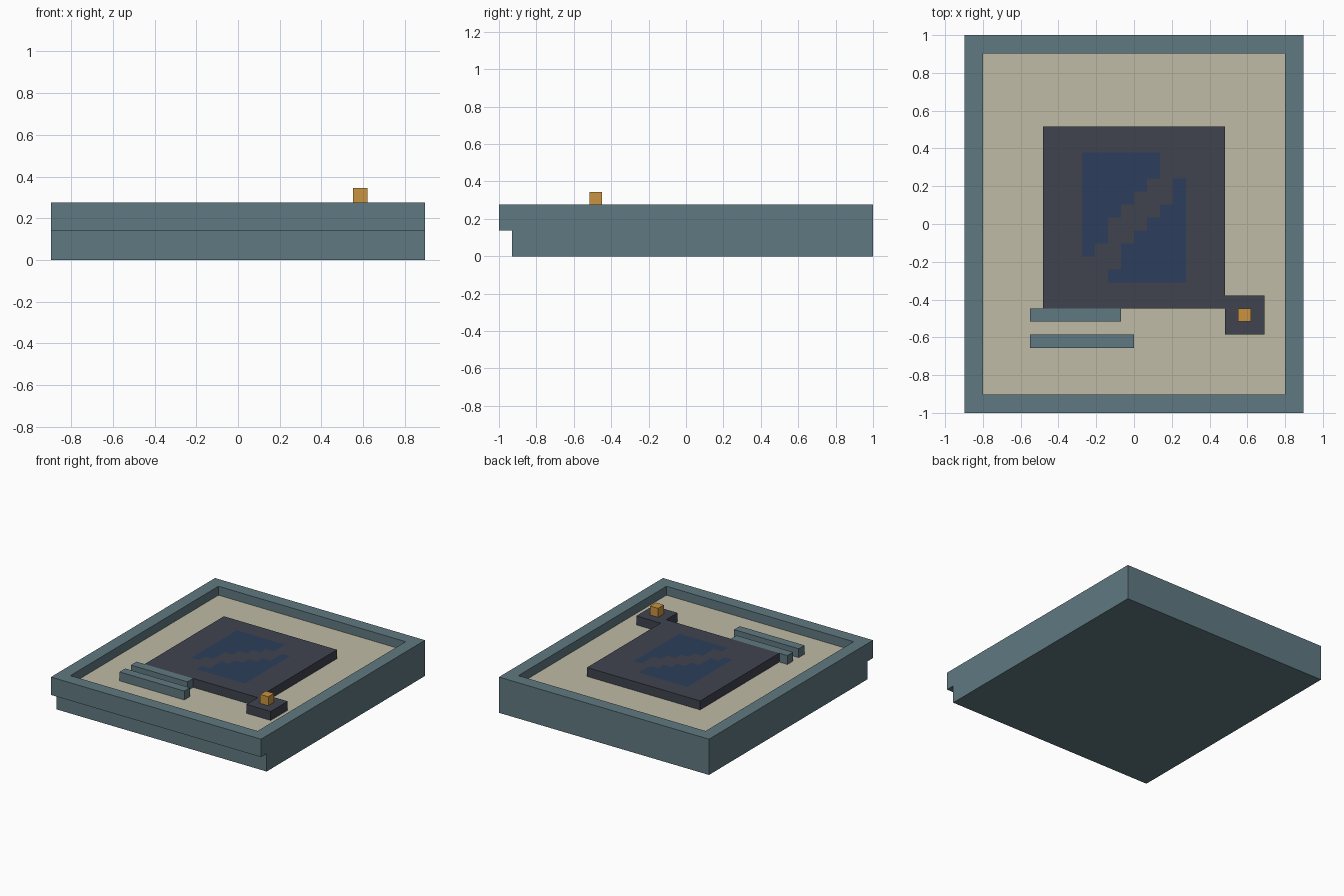
import bpy, bmesh
from mathutils import Vector

if "Cube" in bpy.data.objects:
    bpy.data.objects.remove(bpy.data.objects["Cube"])

U = 2 / 29  # one block of the model's grid


def material(name, rgb):
    m = bpy.data.materials.new(name)
    m.diffuse_color = [(c / 255) ** 2.2 for c in rgb] + [1]
    m.use_nodes = True
    m.node_tree.nodes["Principled BSDF"].inputs["Base Color"].default_value = m.diffuse_color
    return m


teal = material("teal", (96, 120, 128))
cream = material("cream", (190, 186, 165))
dark = material("dark", (66, 69, 80))
blue = material("blue", (48, 65, 92))
gold = material("gold", (200, 146, 66))


def finish(name, bm, *mats):
    bmesh.ops.recalc_face_normals(bm, faces=bm.faces)
    bmesh.ops.scale(bm, vec=(U, U, U), verts=bm.verts)
    me = bpy.data.meshes.new(name)
    bm.to_mesh(me)
    bm.free()
    for m in mats:
        me.materials.append(m)
    ob = bpy.data.objects.new(name, me)
    bpy.context.collection.objects.link(ob)
    return ob


def box(name, lo, hi, mat):
    lo, hi = Vector(lo), Vector(hi)
    bm = bmesh.new()
    bmesh.ops.create_cube(bm, size=1)
    for v in bm.verts:
        v.co = (lo + hi) / 2 + v.co * (hi - lo)
    return finish(name, bm, mat)


def extrude(bm, faces, vec):
    geom = bmesh.ops.extrude_face_region(bm, geom=faces)["geom"]
    bmesh.ops.translate(bm, vec=vec, verts=[g for g in geom if isinstance(g, bmesh.types.BMVert)])


# case: side profile with a front lip, extruded across, then a recessed cream face
bm = bmesh.new()
profile = [(-13.5, 0), (14.5, 0), (14.5, 4), (-14.5, 4), (-14.5, 2), (-13.5, 2)]
extrude(bm, [bm.faces.new([bm.verts.new((-13, y, z)) for y, z in profile])], (26, 0, 0))
bmesh.ops.recalc_face_normals(bm, faces=bm.faces)
top = max(bm.faces, key=lambda f: f.calc_center_median().z)
bmesh.ops.inset_region(bm, faces=[top], thickness=2)
floor = bmesh.ops.extrude_discrete_faces(bm, faces=[top])["faces"][0]
floor.material_index = 1
bmesh.ops.translate(bm, vec=(0, 0, -1), verts=floor.verts)
finish("case", bm, teal, cream)

# screen: dark panel with two flush blue areas split by a stepped diagonal
left_end = [2, 2, 1, 0, -1, -2, -2, -3, -4, -4]
right_start = [4, 4, 3, 3, 2, 1, 0, -1, -1, -2]
bm = bmesh.new()
bmesh.ops.create_grid(bm, x_segments=14, y_segments=14, size=7)
bmesh.ops.translate(bm, vec=(0, 0.5, 4), verts=bm.verts)
for f in bm.faces:
    c = f.calc_center_median()
    row = round(5 - c.y)
    if 0 <= row < 10 and abs(c.x) < 4:
        f.material_index = int(c.x < left_end[row] or c.x > right_start[row])
rim = [e for e in bm.edges if e.is_boundary]
geom = bmesh.ops.extrude_edge_only(bm, edges=rim)["geom"]
bmesh.ops.translate(bm, vec=(0, 0, -1), verts=[g for g in geom if isinstance(g, bmesh.types.BMVert)])
for f in bm.faces:
    if f.calc_center_median().z < 3.9:
        f.material_index = 0
bmesh.ops.holes_fill(bm, edges=[e for e in bm.edges if e.is_boundary], sides=0)
bmesh.ops.recalc_face_normals(bm, faces=bm.faces)
bmesh.ops.dissolve_limit(bm, angle_limit=0.02, verts=bm.verts, edges=bm.edges, delimit={'MATERIAL'})
finish("screen", bm, dark, blue)

# corner control: dark pad with a gold knob
box("knob_pad", (7, -8.5, 3), (10, -5.5, 4), dark)
box("knob", (8, -7.5, 4), (9, -6.5, 5), gold)

# raised bars below the screen
box("upper_bar", (-8, -7.5, 3), (-1, -6.5, 4), teal)
box("lower_bar", (-8, -9.5, 3), (0, -8.5, 4), teal)
